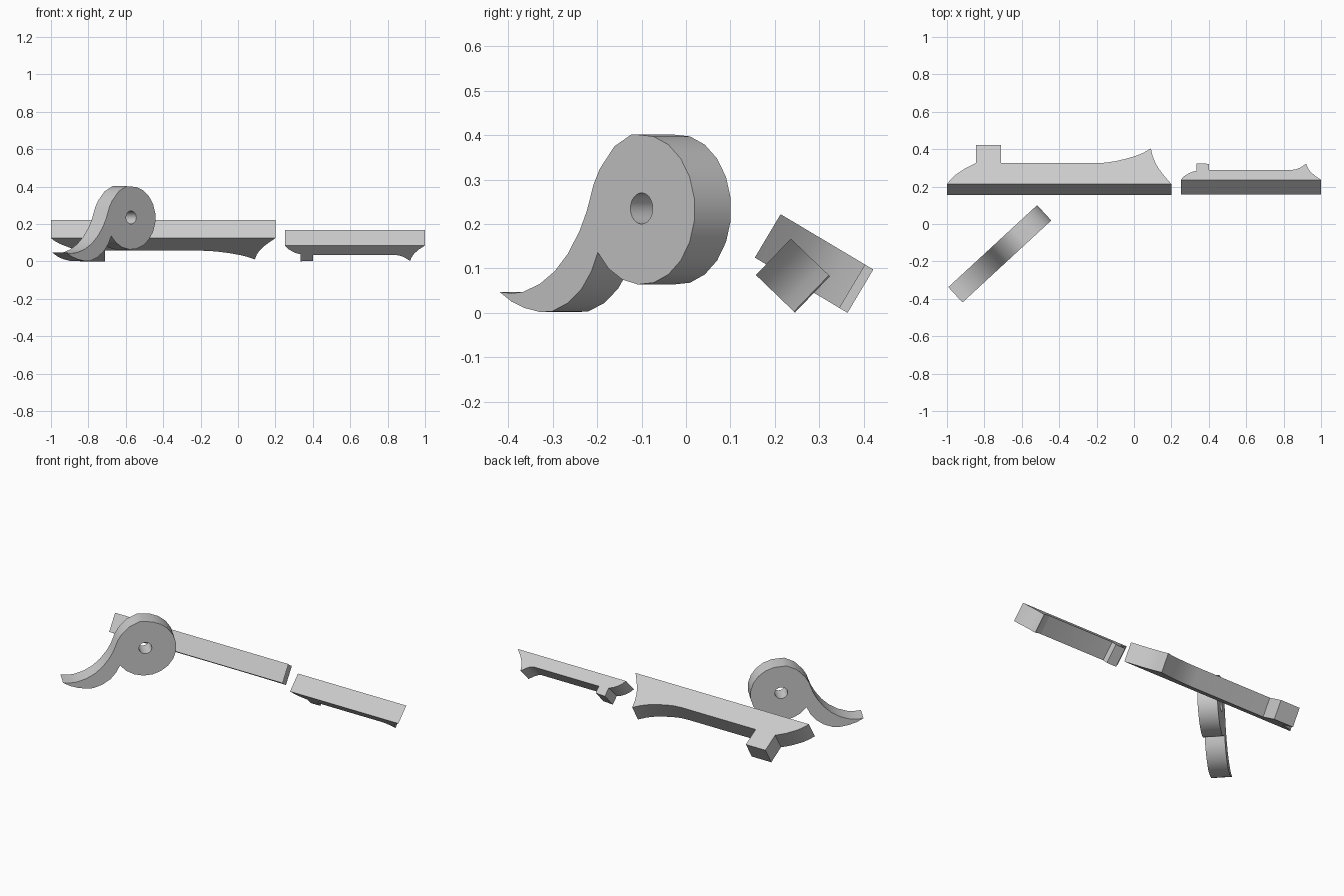
import bpy, bmesh, math
from mathutils import Matrix, Vector

if "Cube" in bpy.data.objects:
    bpy.data.objects.remove(bpy.data.objects["Cube"])

grey = bpy.data.materials.new("light grey")
grey.diffuse_color = (0.6, 0.6, 0.6, 1)
grey.use_nodes = True
grey.node_tree.nodes["Principled BSDF"].inputs["Base Color"].default_value = grey.diffuse_color


def plate(name, outlines, thickness, matrix):
    """Flat outline (further outlines are holes) extruded; local z = 0 is its upper face."""
    curve = bpy.data.curves.new(name, 'CURVE')
    curve.dimensions = '2D'
    curve.fill_mode = 'BOTH'
    curve.extrude = thickness / 2
    for pts in outlines:
        spline = curve.splines.new('POLY')
        spline.points.add(len(pts) - 1)
        for p, (x, y) in zip(spline.points, pts):
            p.co = (x, y, 0, 1)
        spline.use_cyclic_u = True
    temp = bpy.data.objects.new(name + "_outline", curve)
    bpy.context.collection.objects.link(temp)
    bpy.context.view_layer.update()
    mesh = bpy.data.meshes.new_from_object(temp)
    bpy.data.objects.remove(temp)

    bm = bmesh.new()
    bm.from_mesh(mesh)
    bmesh.ops.remove_doubles(bm, verts=bm.verts, dist=1e-4)
    bmesh.ops.translate(bm, verts=bm.verts, vec=(0, 0, -thickness / 2))
    bmesh.ops.recalc_face_normals(bm, faces=bm.faces)
    bm.to_mesh(mesh)
    bm.free()
    mesh.materials.clear()
    mesh.materials.append(grey)
    for poly in mesh.polygons:
        poly.material_index = 0
    obj = bpy.data.objects.new(name, mesh)
    bpy.context.collection.objects.link(obj)
    obj.matrix_world = matrix
    bpy.ops.object.select_all(action='DESELECT')
    obj.select_set(True)
    bpy.context.view_layer.objects.active = obj
    bpy.ops.object.shade_smooth_by_angle(angle=math.radians(30))
    return obj


def arc(cx, cy, rx, ry, start, end, n):
    return [(cx + rx * math.cos(a), cy + ry * math.sin(a))
            for a in (math.radians(start + (end - start) * i / n) for i in range(n + 1))]


def tilted(y, z, degrees):
    return Matrix.Translation((0, y, z)) @ Matrix.Rotation(math.radians(-degrees), 4, 'X')


# Long bar: rounded left end, square post, flared right end
long_profile = [(-1, 0), (-.98, .03), (-.952, .06), (-.90, .10), (-.845, .131),
                (-.845, .243), (-.71, .243), (-.71, .131), (-.198, .131),
                (-.15, .134), (-.10, .143), (-.05, .156), (.005, .174), (.05, .195),
                (.09, .222), (.10, .174), (.115, .13), (.134, .093), (.165, .047), (.2, 0)]
plate("long_bar", [long_profile], .1135, tilted(.213, .222, 30.8))

# Short bar: smaller version of the same shape
short_profile = [(.25, 0), (.267, .026), (.29, .046), (.312, .06), (.335, .068),
                 (.335, .122), (.40, .119), (.40, .075), (.85, .075),
                 (.87, .08), (.89, .092), (.92, .119), (.928, .092), (.942, .062),
                 (.968, .03), (1, 0)]
plate("short_bar", [short_profile], .1135, tilted(.236, .167, 43.9))

# Lever: round head with a hole and a curved tail
head = arc(0, .2325, .177, .169, -145.2, 94, 14)
tail_top = [(-.033, .402), (-.09, .375), (-.139, .324), (-.159, .29), (-.182, .229),
            (-.206, .184), (-.245, .133), (-.288, .094), (-.338, .065), (-.394, .047),
            (-.431, .044), (-.471, .047)]
tail_bottom = [(-.431, .025), (-.388, .011), (-.338, .002), (-.298, .003), (-.245, .022),
               (-.199, .054), (-.166, .094)]
hole = arc(0, .235, .037, .035, 0, 345, 23)
turn = math.radians(42.7)
along = Vector((math.cos(turn), math.sin(turn), 0))
up = Vector((0, 0, 1))
outward = along.cross(up)
lever_matrix = Matrix((along, up, outward)).transposed().to_4x4()
lever_matrix.translation = (-.571, -.1, 0)
plate("lever", [head + tail_top + tail_bottom, hole], .1115, lever_matrix)
